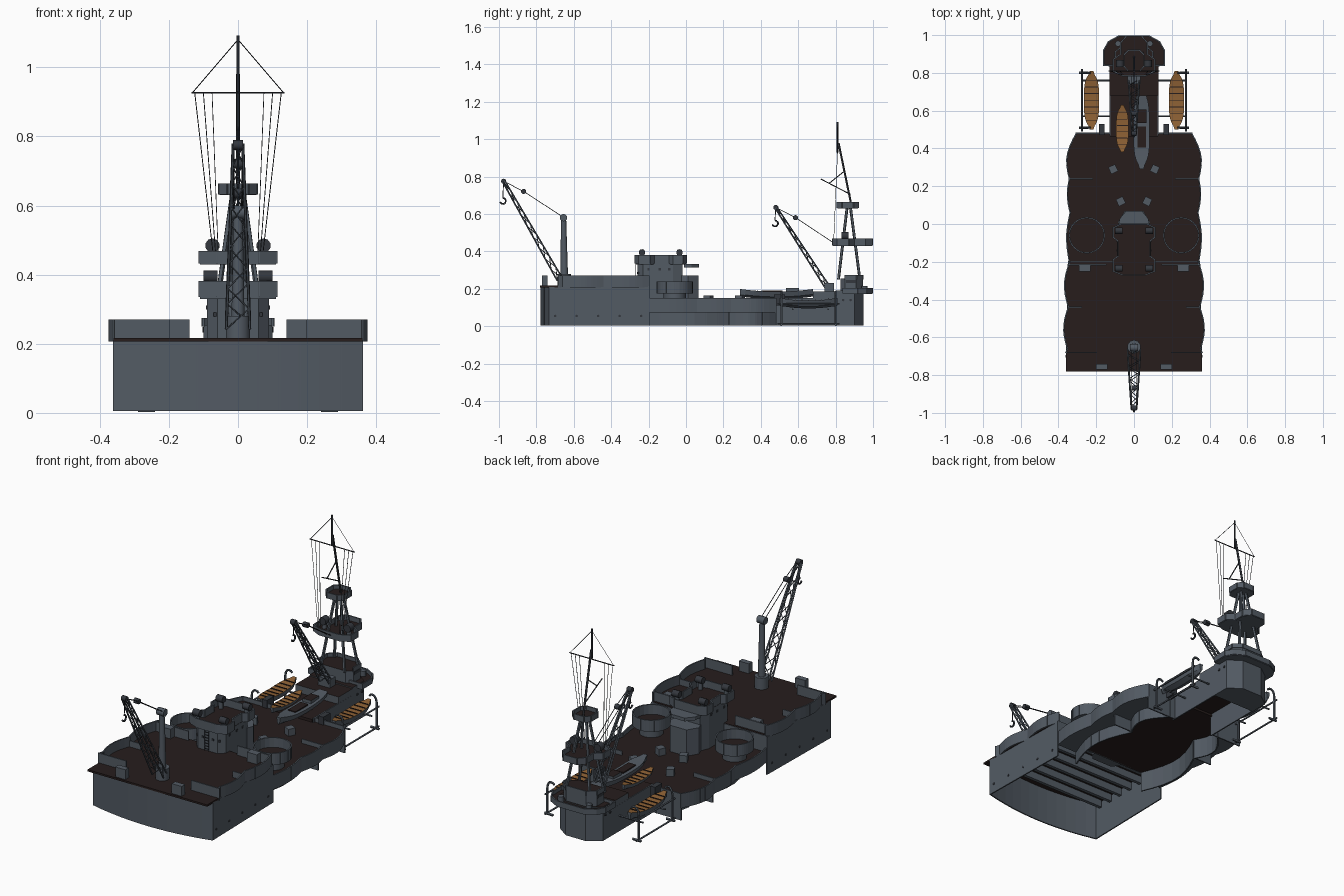
import bpy, bmesh, math
from mathutils import Vector

cube = bpy.data.objects.get("Cube")
if cube:
    bpy.data.objects.remove(cube)


def material(name, rgb):
    m = bpy.data.materials.new(name)
    m.use_nodes = True
    m.diffuse_color = (*rgb, 1)
    m.node_tree.nodes["Principled BSDF"].inputs["Base Color"].default_value = (*rgb, 1)
    return m


GREY = material("hull grey", (0.086, 0.104, 0.127))
BROWN = material("deck brown", (0.02, 0.0125, 0.012))
TAN = material("boat timber", (0.27, 0.12, 0.035))
DARK = material("dark fittings", (0.034, 0.039, 0.048))
SIDES = (-1, 1)


def finish(name, bm, mat, top=None, smooth=False):
    """Make an object; upward faces take the second material if given."""
    bmesh.ops.recalc_face_normals(bm, faces=bm.faces)
    me = bpy.data.meshes.new(name)
    me.materials.append(mat)
    if top:
        me.materials.append(top)
    for f in bm.faces:
        f.material_index = int(bool(top) and f.normal.z > 0.7)
        f.smooth = smooth and len(f.verts) == 4
    bm.to_mesh(me)
    bm.free()
    ob = bpy.data.objects.new(name, me)
    bpy.context.collection.objects.link(ob)
    return ob


def add_prism(bm, pts, z0, z1):
    n = len(pts)
    lo = [bm.verts.new((x, y, z0)) for x, y in pts]
    hi = [bm.verts.new((x, y, z1)) for x, y in pts]
    bm.faces.new(lo)
    bm.faces.new(hi)
    for i in range(n):
        j = (i + 1) % n
        bm.faces.new((lo[i], lo[j], hi[j], hi[i]))


def prism(name, pts, z0, z1, mat=GREY, top=None):
    bm = bmesh.new()
    add_prism(bm, pts, z0, z1)
    return finish(name, bm, mat, top)


def rect(x0, x1, y0, y1):
    return [(x0, y0), (x1, y0), (x1, y1), (x0, y1)]


def box(name, c, size, mat=GREY, top=None, turn=0):
    x, y = size[0] / 2, size[1] / 2
    ob = prism(name, rect(-x, x, -y, y), -size[2] / 2, size[2] / 2, mat, top)
    ob.location, ob.rotation_euler.z = c, turn
    return ob


def wall(name, paths, z0, z1, t=0.007):
    """Thin upright plates along each path."""
    bm = bmesh.new()
    for path in paths:
        for a, b in zip(path, path[1:]):
            a, b = Vector(a), Vector(b)
            d = (b - a).normalized() * t / 2
            n = Vector((-d.y, d.x))
            add_prism(bm, [a - d + n, b + d + n, b + d - n, a - d - n], z0, z1)
    return finish(name, bm, GREY)


def rods(name, pairs, r, mat=DARK, sides=5, r2=None):
    bm = bmesh.new()
    for a, b in pairs:
        a, b = Vector(a), Vector(b)
        d = b - a
        m = d.to_track_quat('Z', 'Y').to_matrix().to_4x4()
        m.translation = (a + b) / 2
        bmesh.ops.create_cone(bm, cap_ends=True, segments=sides, radius1=r,
                              radius2=r if r2 is None else r2, depth=d.length, matrix=m)
    return finish(name, bm, mat, smooth=sides > 7)


def chain(pts):
    return list(zip(pts, pts[1:]))


def mirror(half):
    """Close a right-hand outline, listed front to back, with its mirror image."""
    return half + [(-x, y) for x, y in reversed(half)]


def scallop(y0, y1, xa, xb, bulge, n=7):
    return [(xa + (xb - xa) * i / n + bulge * math.sin(math.pi * i / n), y0 + (y1 - y0) * i / n)
            for i in range(n + 1)]


def both(path):
    return [path, [(-x, y) for x, y in path]]


# Forward hull: bowed front plate, straight sides and a raised deck
bow = [(0.357 * i / 6, -0.775 + 0.045 * (i / 6) ** 2) for i in range(-6, 7)]
wall("bow_plate", [bow], 0.005, 0.21)
wall("forward_sides", both([(0.357, -0.73), (0.347, -0.2)]), 0.005, 0.21)
wall("forward_bulkhead", [[(-0.345, -0.2), (0.345, -0.2)]], 0.115, 0.215)
bays = scallop(-0.66, -0.44, 0.352, 0.347, 0.022) + scallop(-0.44, -0.2, 0.347, 0.34, 0.024)
prism("upper_deck", mirror([(0.36, -0.78), (0.36, -0.68)] + bays), 0.207, 0.217, BROWN)
wall("upper_bulwarks", both([(0.2, -0.68), (0.36, -0.68)] + bays), 0.206, 0.27)
wall("aft_bulwarks", both([(0.15, -0.215), (0.34, -0.215)]), 0.21, 0.268)
wall("bay_partitions", both([(0.28, -0.44), (0.345, -0.44)]), 0.21, 0.25)
for i in range(6):
    box("deck_beam", (0, -0.68 + i * 0.08, 0.185), (0.69, 0.018, 0.04))
for s in SIDES:
    box("bow_locker", (s * 0.17, -0.755, 0.243), (0.06, 0.03, 0.055))
    box("aft_locker", (s * 0.26, -0.235, 0.242), (0.06, 0.035, 0.054))
    for i in range(5):
        y = -0.7 + i * 0.115
        x = 0.3575 - (y + 0.73) * 0.019
        rods("hull_porthole", [((s * x, y, 0.055), (s * (x + 0.005), y, 0.055))], 0.007, DARK, 8)

# Lower deck with scalloped sponsons, ribs and a wavy inner hull
low = (scallop(-0.2, 0.06, 0.342, 0.338, 0.016) + scallop(0.06, 0.24, 0.338, 0.342, 0.012)
       + scallop(0.24, 0.48, 0.342, 0.305, 0.03))
inner = scallop(-0.2, 0.23, 0.22, 0.21, 0.06) + scallop(0.23, 0.48, 0.21, 0.16, 0.06)
prism("lower_deck", mirror(low), 0.115, 0.127, BROWN)
wall("lower_bulwarks", both(low), 0.072, 0.15)
wall("stern_step", both([(0.305, 0.48), (0.13, 0.48)]), 0.005, 0.15)
wall("inner_hull", both(inner), 0.005, 0.12)
wall("sponson_ribs", both([(0.21, 0.23), (0.32, 0.23)]), 0.01, 0.12)
wall("deck_partitions", both([(0.22, 0.24), (0.34, 0.24)]), 0.12, 0.15)
for s in SIDES:
    prism("sponson_bottom", [(s * x, y) for x, y in low + inner[::-1]], 0.072, 0.078)
    for x, y in ((0.11, 0.29), (0.07, 0.12)):
        box("deck_locker", (s * x, y, 0.145), (0.04, 0.04, 0.04), turn=-s * 0.45)
    box("stair_hatch", (s * 0.17, 0.5, 0.14), (0.03, 0.06, 0.06), DARK)

# Round gun tubs on pedestals
for s in SIDES:
    ring = [(s * 0.25 + 0.093 * math.cos(k * math.pi / 12), -0.06 + 0.093 * math.sin(k * math.pi / 12))
            for k in range(25)]
    wall("gun_tub", [ring], 0.175, 0.238)
    prism("gun_tub_floor", ring[:-1], 0.175, 0.185, GREY, BROWN)
    rods("gun_tub_pedestal", [((s * 0.25, -0.06, 0.12), (s * 0.25, -0.06, 0.178))], 0.06, GREY, 16)

# Central control house with its platform and tower
house = mirror([(0.06, -0.26), (0.09, -0.23), (0.09, -0.07), (0.07, -0.02)])
prism("control_house", house, 0.12, 0.335, GREY, BROWN)
tower = mirror([(0.07, -0.03), (0.085, 0.01), (0.05, 0.068)])
prism("control_tower", tower, 0.12, 0.27)
prism("tower_roof", mirror([(0.08, -0.01), (0.075, 0.03), (0.04, 0.07)]), 0.315, 0.333)
gallery = mirror([(0.06, -0.27), (0.11, -0.25), (0.11, -0.19), (0.085, -0.17), (0.085, -0.09),
                  (0.11, -0.07), (0.11, -0.02), (0.07, 0.0)])
prism("gallery_floor", gallery, 0.33, 0.342, GREY, BROWN)
wall("gallery_rail", [gallery + gallery[:1]], 0.335, 0.382)
for s in SIDES:
    for y in (-0.235, -0.035):
        rods("gallery_director", [((s * 0.06, y, 0.394), (s * 0.1, y, 0.394))], 0.018, DARK, 10)
        rods("director_post", [((s * 0.078, y, 0.34), (s * 0.078, y, 0.39))], 0.012, GREY, 8)
    for x in (0.03, 0.065):
        box("house_window", (s * x, -0.259 + max(0, x - 0.06), 0.285), (0.012, 0.008, 0.012), DARK)
    for y in (-0.2, -0.14, -0.09):
        box("side_window", (s * 0.09, y, 0.305), (0.006, 0.012, 0.012), DARK)
rods("house_ladder", [((x, -0.268, 0.22), (x, -0.268, 0.34)) for x in (-0.012, 0.012)]
     + [((-0.012, -0.268, 0.23 + k * 0.015), (0.012, -0.268, 0.23 + k * 0.015)) for k in range(7)], 0.002)

# Stern hull, boat deck and bridge
stern = [(0.13, 0.8), (0.13, 0.9), (0.06, 0.95)]
wall("boat_deck_sides", both([(0.127, 0.47), (0.127, 0.82)]), 0.005, 0.15)
prism("boat_deck", rect(-0.125, 0.125, 0.46, 0.82), 0.13, 0.145, BROWN)
prism("stern_hull", mirror(stern), 0.005, 0.19, GREY, BROWN)
prism("boat_deck_step", rect(-0.13, 0.13, 0.68, 0.82), 0.14, 0.185, GREY, BROWN)
fantail = mirror([(0.16, 0.84), (0.16, 0.92), (0.135, 0.965), (0.08, 0.995)])
prism("fantail_deck", fantail, 0.172, 0.186, GREY, BROWN)
wall("fantail_rail", [fantail + fantail[:1]], 0.175, 0.205)
prism("bridge_house", mirror([(0.07, 0.825), (0.1, 0.85), (0.1, 0.91), (0.06, 0.945)]), 0.18, 0.255, GREY, BROWN)
wall("bridge_rail", [mirror([(0.1, 0.85), (0.1, 0.91), (0.06, 0.945)])], 0.25, 0.275)
for s in SIDES:
    box("bridge_window", (s * 0.1, 0.88, 0.24), (0.006, 0.05, 0.016), DARK)
    for y in (0.84, 0.88):
        rods("stern_porthole", [((s * 0.129, y, 0.14), (s * 0.134, y, 0.14))], 0.007, DARK, 8)
    rods("signal_lamp", [((s * 0.085, 0.955, 0.185), (s * 0.085, 0.955, 0.215))], 0.016, GREY, 8)

# Mast legs, lookout platforms, topmast and rigging
rods("mast_legs", [((s * 0.07, y, 0.25), (s * 0.015, 0.87 + (y - 0.87) * 0.15, 0.64))
                   for s in SIDES for y in (0.815, 0.93)], 0.008, GREY)
lookout = mirror([(0.06, 0.785), (0.11, 0.81), (0.11, 0.87), (0.07, 0.9), (0.07, 0.96), (0.04, 0.995)])
prism("lookout_floor", lookout, 0.43, 0.442, GREY, BROWN)
wall("lookout_rail", [lookout + lookout[:1]], 0.432, 0.468)
top = mirror([(0.03, 0.81), (0.053, 0.835), (0.053, 0.895), (0.03, 0.92)])
prism("crows_nest_floor", top, 0.63, 0.642, GREY, BROWN)
wall("crows_nest_rail", [top + top[:1]], 0.632, 0.664)
for s in SIDES:
    rods("lookout_director", [((s * 0.074, 0.832, 0.484), (s * 0.074, 0.868, 0.484))], 0.021, DARK, 10)
    rods("lookout_post", [((s * 0.074, 0.85, 0.44), (s * 0.074, 0.85, 0.485))], 0.012, GREY, 8)
rods("lower_topmast", [((0, 0.885, 0.64), (0, 0.815, 0.98))], 0.006)
rods("upper_topmast", [((0, 0.81, 0.93), (0, 0.81, 1.092))], 0.005)
rods("yard", [((-0.135, 0.81, 0.926), (0.135, 0.81, 0.926))], 0.003)
rods("gaff", [((0, 0.878, 0.705), (0, 0.72, 0.787)), ((0, 0.765, 0.763), (0, 0.848, 0.83))], 0.003)
rods("stays", [((s * x, 0.81, 0.925), (s * (0.035 + x * 0.3), 0.79, 0.465))
               for s in SIDES for x in (0.125, 0.1, 0.075)]
     + [((0, 0.81, 1.08), (s * 0.132, 0.81, 0.926)) for s in SIDES], 0.0014, sides=4)


# Lattice crane: tapered boom, cross bracing, cable, pulley and hook
def crane(name, foot, tip, anchor, w0, w1, hook_drop):
    foot, tip, anchor = Vector(foot), Vector(tip), Vector(anchor)
    up = (tip - foot).cross(Vector((1, 0, 0))).normalized()

    def corner(t, i):
        sx, su = ((-1, -1), (1, -1), (1, 1), (-1, 1))[i % 4]
        w = w0 + (w1 - w0) * t
        return foot.lerp(tip, t) + Vector((sx * w, 0, 0)) + up * su * w * 0.45
    rods(name + "_chords", [(corner(0, i), corner(1, i)) for i in range(4)], 0.0045, GREY)
    n = 9
    rods(name + "_bracing", [(corner(k / n, i + k % 2), corner((k + 1) / n, i + 1 - k % 2))
                             for k in range(n) for i in range(4)], 0.0022, GREY)
    mid = anchor.lerp(tip, 0.66) + Vector((0, 0, 0.01))
    for s in SIDES:
        off = Vector((s * 0.012, 0, 0))
        rods(name + "_cables", chain([anchor + off, mid + off, tip + off]), 0.002)
    side = Vector((0.014, 0, 0))
    rods(name + "_pulleys", [(p - side, p + side) for p in (mid, tip)], 0.014, DARK, 10)
    h = tip - Vector((0, 0.004, hook_drop))
    rods(name + "_hook_cable", [(tip, h)], 0.0025)
    rods(name + "_hook", chain([h + Vector((0, 0.016 * math.sin(a), 0.016 * math.cos(a) - 0.016))
                                for a in (k * math.pi / 5 for k in range(8))]), 0.005)


rods("crane_post", [((0, -0.65, 0.215), (0, -0.655, 0.585))], 0.021, GREY, 10, 0.014)
rods("crane_post_base", [((0, -0.65, 0.215), (0, -0.65, 0.28))], 0.036, GREY, 10)
rods("crane_post_head", [((-0.022, -0.655, 0.58), (0.022, -0.655, 0.58))], 0.02, GREY, 10)
crane("bow_crane", (0, -0.675, 0.25), (0, -0.975, 0.775), (0, -0.66, 0.585), 0.034, 0.014, 0.09)
box("stern_crane_base", (0, 0.765, 0.2), (0.07, 0.05, 0.06))
crane("stern_crane", (0, 0.755, 0.21), (0, 0.48, 0.635), (0, 0.79, 0.445), 0.028, 0.011, 0.07)


# Ship's boats: lofted hulls with benches
def boat(name, x, y, z, length, width, depth, deck, ribs, stern=1.0):
    bm, rows, n = bmesh.new(), [], 16

    def half(u):
        return width / 2 * max(0.25, 1 - abs(u * (stern if u > 0 else 1)) ** 4)
    for k in range(n + 1):
        u = 2 * k / n - 1
        sheer = depth * 0.35 * u * u
        rows.append([bm.verts.new((x + half(u) * a, y + u * length / 2, z + sheer + depth * b))
                     for a, b in ((-1, 1), (-0.75, 0.3), (0, 0), (0.75, 0.3), (1, 1))])
    for a, b in zip(rows, rows[1:]):
        for i in range(5):
            j = (i + 1) % 5
            bm.faces.new((a[i], a[j], b[j], b[i]))
    bm.faces.new(rows[0])
    bm.faces.new(rows[-1])
    finish(name, bm, GREY, deck)
    for k in range(ribs):
        u = (k + 0.5) / ribs * 1.6 - 0.8
        box(name + "_bench", (x, y + u * length / 2, z + depth * (1.02 + 0.35 * u * u)),
            (half(u) * 1.8, 0.004, 0.006), BROWN)


boat("timber_boat", -0.062, 0.505, 0.15, 0.25, 0.065, 0.03, TAN, 6)
boat("motor_launch", 0.04, 0.485, 0.145, 0.39, 0.085, 0.04, GREY, 0, 0.8)
box("launch_cabin", (0.04, 0.57, 0.192), (0.05, 0.07, 0.022), GREY, BROWN)
box("launch_well", (0.04, 0.46, 0.188), (0.045, 0.11, 0.008), BROWN)
for s in SIDES:
    boat("lifeboat", s * 0.225, 0.655, 0.095, 0.31, 0.08, 0.042, TAN, 7)
    rods("davit_rails", [((s * 0.275, 0.49, z), (s * 0.275, 0.82, z)) for z in (0.012, 0.12)], 0.005, GREY)
    for y in (0.51, 0.8):
        arm = [(s * 0.275, y, 0.008)] + [(s * (0.25 + 0.025 * math.cos(a)), y, 0.15 + 0.035 * math.sin(a))
                                        for a in (k * math.pi / 8 for k in range(7))]
        rods("davit", chain(arm), 0.006, GREY)
        rods("davit_foot", [((s * 0.24, y, 0.008), (s * 0.29, y, 0.008))], 0.007, GREY)
    for y in (0.57, 0.76):
        rods("boat_cradle", [((s * 0.125, y, 0.09), (s * 0.275, y, 0.09))], 0.005, GREY)
